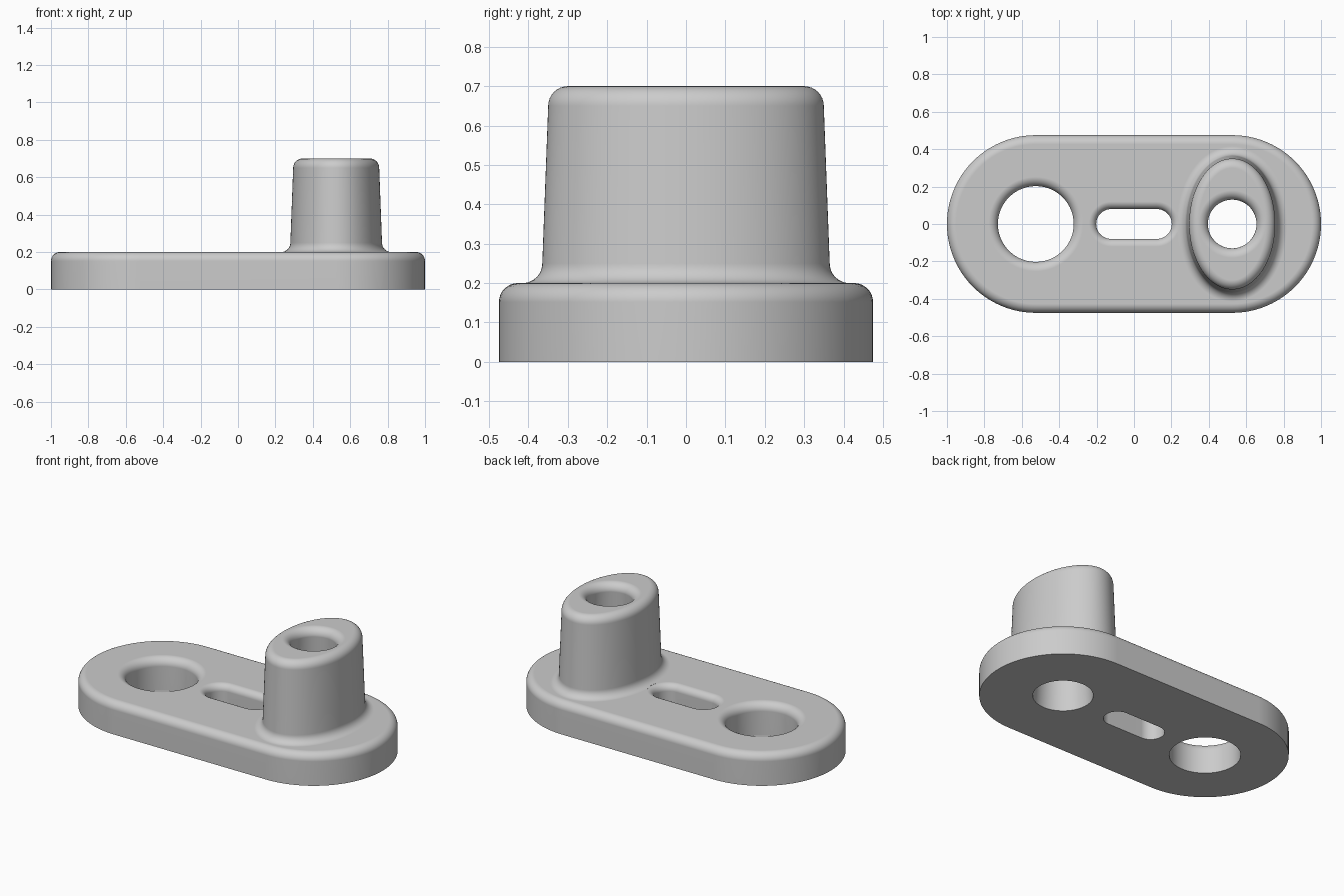
import bpy
import bmesh
from math import cos, sin, pi, hypot

cube = bpy.data.objects.get("Cube")
if cube:
    bpy.data.objects.remove(cube)

grey = bpy.data.materials.new("plain grey")
grey.use_nodes = True
colour = (0.6, 0.6, 0.6, 1)
grey.diffuse_color = colour
grey.node_tree.nodes["Principled BSDF"].inputs["Base Color"].default_value = colour

STEPS = 8          # segments in each rounded edge
TOP, PEAK = 0.2, 0.7
END_X = 0.525      # centre of the rounded ends


def ellipse(cx, a, b, n=96):
    """Outline points with outward normals."""
    out = []
    for i in range(n):
        t = 2 * pi * i / n
        nx, ny = cos(t) / a, sin(t) / b
        length = hypot(nx, ny)
        out.append((cx + a * cos(t), b * sin(t), nx / length, ny / length))
    return out


def stadium(half, r, n=48):
    """Slot outline with straight sides along x."""
    out = []
    for side, start in ((1, -pi / 2), (-1, pi / 2)):
        for i in range(n + 1):
            t = start + pi * i / n
            out.append((side * half + r * cos(t), r * sin(t), cos(t), sin(t)))
    return out


def arc(offset, z, r, start, end):
    """Quarter-round profile as (offset, height) pairs."""
    angles = [start + (end - start) * i / STEPS for i in range(STEPS + 1)]
    return [(offset + r * cos(t), z + r * sin(t)) for t in angles]


def loft(name, outline, profile):
    """Sweep an (offset, height) profile round an outline and cap both ends."""
    bm = bmesh.new()
    rings = [[bm.verts.new((x + nx * o, y + ny * o, z)) for x, y, nx, ny in outline]
             for o, z in profile]
    n = len(outline)
    for low, high in zip(rings, rings[1:]):
        for i in range(n):
            j = (i + 1) % n
            bm.faces.new((low[i], low[j], high[j], high[i]))
    bm.faces.new(rings[0][::-1])
    bm.faces.new(rings[-1])
    bmesh.ops.recalc_face_normals(bm, faces=bm.faces)
    mesh = bpy.data.meshes.new(name)
    bm.to_mesh(mesh)
    bm.free()
    mesh.materials.append(grey)
    obj = bpy.data.objects.new(name, mesh)
    bpy.context.collection.objects.link(obj)
    return obj


def hole_profile(top, fillet, flare=0.0):
    """Through hole with a rounded upper rim; flare widens the foot."""
    slope = flare / top
    return ([(flare + slope * 0.1, -0.1)]
            + arc(fillet, top - fillet, fillet, pi, pi / 2)
            + [(fillet, top + 0.1)])


def combine(target, tool, operation):
    mod = target.modifiers.new(tool.name, 'BOOLEAN')
    mod.operation, mod.object, mod.solver = operation, tool, 'EXACT'
    bpy.context.view_layer.objects.active = target
    bpy.ops.object.modifier_apply(modifier=mod.name)
    bpy.data.objects.remove(tool)


# Plate with rounded ends and a rounded upper edge
R = 0.048
plate = loft("bracket_plate", stadium(END_X, 0.475),
             [(0, 0)] + arc(-R, TOP - R, R, 0, pi / 2))

# Tapered oval boss with a filleted foot and rounded crown
F = 0.05
boss = loft("oval_boss", ellipse(END_X, 0.23, 0.35),
            [(0.015 + F, TOP - 0.08)]
            + arc(0.015 + F, TOP + F, F, 1.5 * pi, pi)
            + arc(-F, PEAK - F, F, 0, pi / 2))
combine(plate, boss, 'UNION')

# Round hole, middle slot and the tapered bore through the boss
for name, outline, profile in (
        ("round_hole", ellipse(-END_X, 0.2025, 0.2025), hole_profile(TOP, F)),
        ("middle_slot", stadium(0.122, 0.08, 24), hole_profile(TOP, 0.04)),
        ("boss_bore", ellipse(END_X, 0.13, 0.13), hole_profile(PEAK, F, 0.042))):
    combine(plate, loft(name, outline, profile), 'DIFFERENCE')

# Smooth rounds with crisp lower edges and flat faces kept flat
bpy.ops.object.select_all(action='DESELECT')
plate.select_set(True)
bpy.context.view_layer.objects.active = plate
bpy.ops.object.shade_smooth_by_angle(angle=pi / 6)
weighted = plate.modifiers.new("even shading", 'WEIGHTED_NORMAL')
weighted.keep_sharp = True
